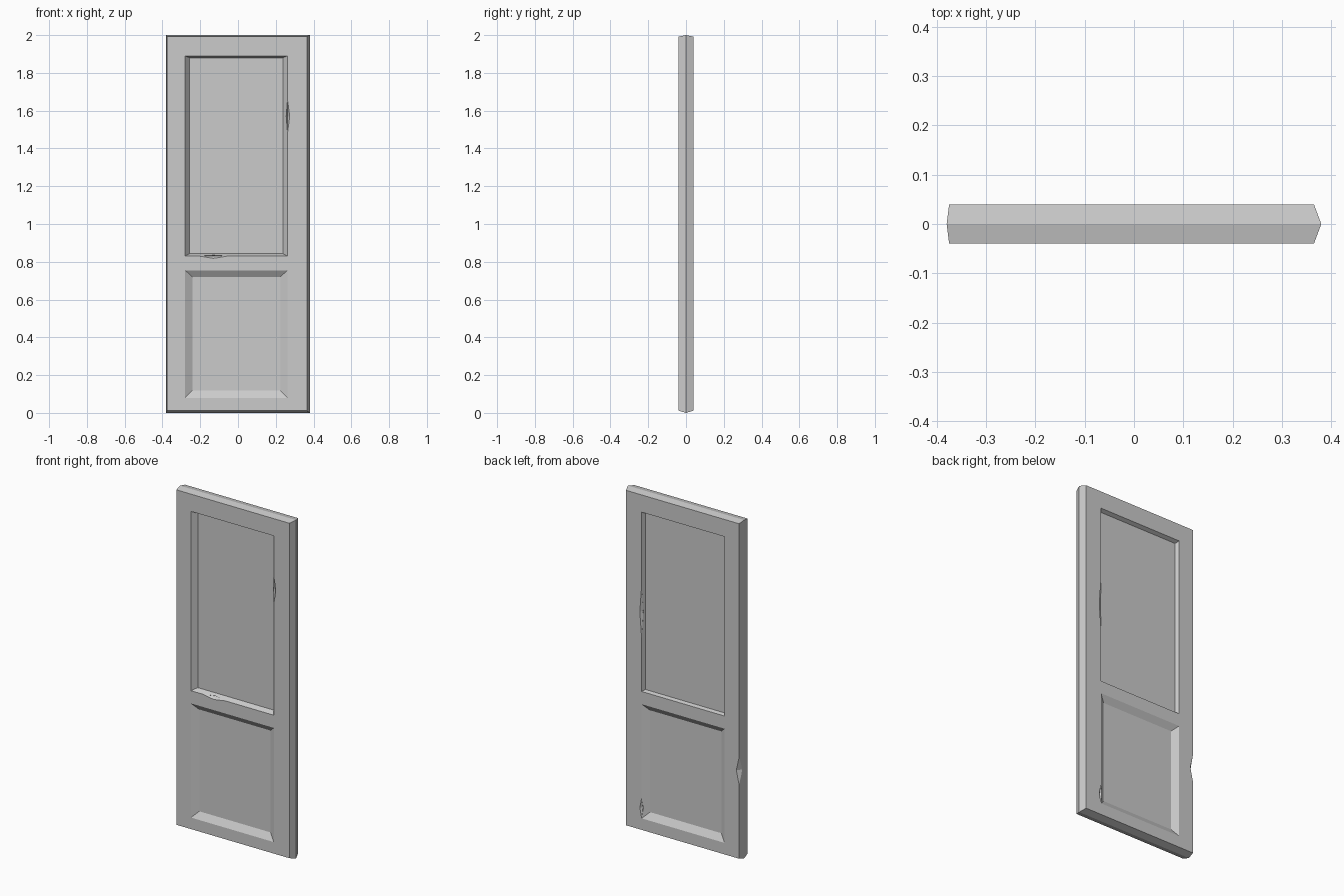
import bpy
import bmesh

cube = bpy.data.objects.get("Cube")
if cube:
    bpy.data.objects.remove(cube)

paint = bpy.data.materials.new("plain grey")
paint.use_nodes = True
GREY = (0.6, 0.6, 0.6, 1)
paint.diffuse_color = GREY
paint.node_tree.nodes["Principled BSDF"].inputs["Base Color"].default_value = GREY

HALF = 0.04                                  # half the door thickness
RIM = (-0.38, 0.38, 0.0, 2.0)                # ridge around the middle of the edge
FACE = (-0.375, 0.365, 0.012, 1.992)         # flat front and back faces
LOWER = (-0.28, 0.262, 0.08, 0.755)
UPPER = (-0.28, 0.262, 0.83, 1.89)


def inset(rect, x, bottom, top):
    return rect[0] + x, rect[1] - x, rect[2] + bottom, rect[3] - top


def add_ring(bm, rect, y):
    x0, x1, z0, z1 = rect
    return [bm.verts.new((x, y, z)) for x, z in ((x0, z0), (x1, z0), (x1, z1), (x0, z1))]


def bridge(bm, a, b):
    for i in range(4):
        j = (i + 1) % 4
        bm.faces.new((a[i], a[j], b[j], b[i]))


def add_side(bm, rim, side, upper_slope, upper_depth):
    """One face of the door: stiles and rails around two recessed panels."""
    y = side * HALF
    xs = (FACE[0], LOWER[0], LOWER[1], FACE[1])
    zs = (FACE[2], LOWER[2], LOWER[3], UPPER[2], UPPER[3], FACE[3])
    grid = [[bm.verts.new((x, y, z)) for x in xs] for z in zs]
    panels = {1: (inset(LOWER, 0.038, 0.038, 0.035), 0.024),
              3: (inset(UPPER, *upper_slope), upper_depth)}
    for r in range(len(zs) - 1):
        for c in range(len(xs) - 1):
            cell = [grid[r][c], grid[r][c + 1], grid[r + 1][c + 1], grid[r + 1][c]]
            if c == 1 and r in panels:
                rect, depth = panels[r]
                inner = add_ring(bm, rect, y - side * depth)
                bridge(bm, cell, inner)
                bm.faces.new(inner)
            else:
                bm.faces.new(cell)
    # Bevelled outer edge, from the face outline to the ridge
    bottom, top = grid[0], grid[-1]
    left = [row[0] for row in grid]
    right = [row[-1] for row in grid]
    for line, a, b in ((bottom, 0, 1), (right, 1, 2), (top[::-1], 2, 3), (left[::-1], 3, 0)):
        bm.faces.new(line + [rim[b], rim[a]])


def finish(bm, name):
    bmesh.ops.recalc_face_normals(bm, faces=bm.faces)
    mesh = bpy.data.meshes.new(name)
    bm.to_mesh(mesh)
    bm.free()
    mesh.materials.append(paint)
    obj = bpy.data.objects.new(name, mesh)
    bpy.context.collection.objects.link(obj)
    return obj


# Door slab
bm = bmesh.new()
rim = add_ring(bm, RIM, 0)
add_side(bm, rim, -1, (0.024, 0.013, 0.01), 0.03)
add_side(bm, rim, 1, (0.01, 0.006, 0.01), 0.022)
door = finish(bm, "door")

# Worn chips: flat-sided diamonds cut from the edges (centre, half sizes)
chips = (
    ((-0.13, -HALF, 0.83), (0.075, 0.02, 0.012)),
    ((0.262, -HALF, 1.57), (0.012, 0.02, 0.09)),
    ((0.262, HALF, 1.30), (0.012, 0.015, 0.16)),
    ((0.262, HALF, 0.14), (0.012, 0.012, 0.06)),
    ((-0.377, HALF, 0.53), (0.02, 0.026, 0.09)),
)
bm = bmesh.new()
for centre, size in chips:
    tips = {}
    for axis in range(3):
        for sign in (-1, 1):
            p = list(centre)
            p[axis] += sign * size[axis]
            tips[axis, sign] = bm.verts.new(p)
    for sx in (-1, 1):
        for sy in (-1, 1):
            for sz in (-1, 1):
                bm.faces.new((tips[0, sx], tips[1, sy], tips[2, sz]))
cutter = finish(bm, "chip_cutter")
cutter.hide_render = True
cutter.hide_viewport = True

cut = door.modifiers.new("chips", 'BOOLEAN')
cut.operation = 'DIFFERENCE'
cut.solver = 'EXACT'
cut.object = cutter
